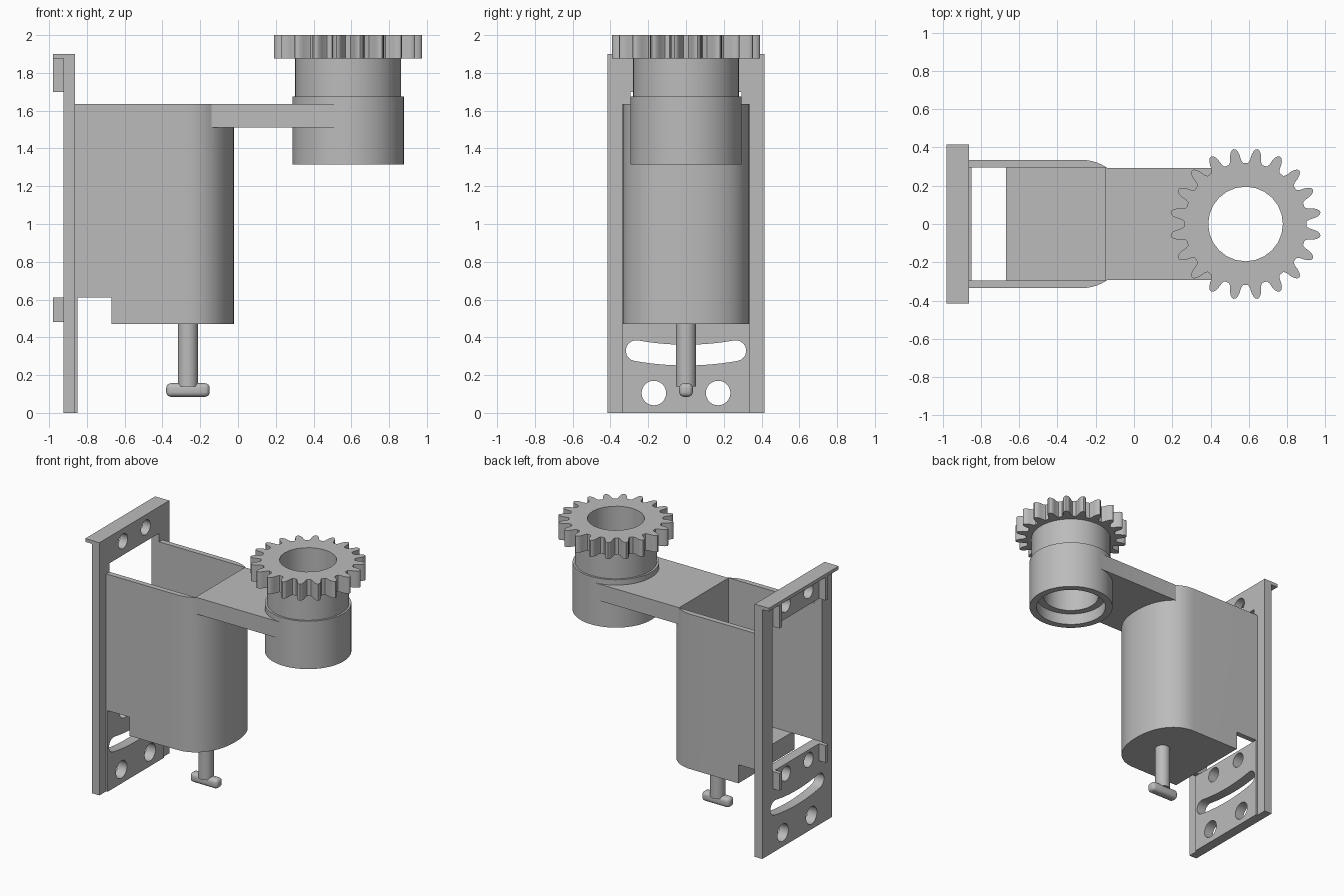
import bpy, bmesh
from math import sin, cos, pi, radians
from mathutils import Vector

cube = bpy.data.objects.get("Cube")
if cube:
    bpy.data.objects.remove(cube, do_unlink=True)

grey = bpy.data.materials.new("plain grey")
grey.use_nodes = True
COLOUR = (0.5, 0.5, 0.5, 1)
grey.diffuse_color = COLOUR
grey.node_tree.nodes["Principled BSDF"].inputs["Base Color"].default_value = COLOUR


def prism(name, outline, axis, low, high):
    """Extrude a 2D outline along an axis: 'z' takes (x, y), 'x' takes (y, z)."""
    bm = bmesh.new()
    place = (lambda a, b, h: (a, b, h)) if axis == "z" else (lambda a, b, h: (h, a, b))
    face = bm.faces.new([bm.verts.new(place(a, b, low)) for a, b in outline])
    grown = bmesh.ops.extrude_face_region(bm, geom=[face])
    step = Vector(place(0, 0, high - low))
    bmesh.ops.translate(bm, vec=step, verts=[v for v in grown["geom"] if isinstance(v, bmesh.types.BMVert)])
    bmesh.ops.recalc_face_normals(bm, faces=bm.faces)
    mesh = bpy.data.meshes.new(name)
    bm.to_mesh(mesh)
    bm.free()
    mesh.materials.append(grey)
    obj = bpy.data.objects.new(name, mesh)
    bpy.context.collection.objects.link(obj)
    return obj


def block(name, x, y, z):
    return prism(name, [(x[0], y[0]), (x[1], y[0]), (x[1], y[1]), (x[0], y[1])], "z", *z)


def circle(a, b, r, n=32):
    return [(a + r * cos(2 * pi * i / n), b + r * sin(2 * pi * i / n)) for i in range(n)]


def activate(obj):
    bpy.ops.object.select_all(action="DESELECT")
    obj.select_set(True)
    bpy.context.view_layer.objects.active = obj


def combine(obj, others, operation="DIFFERENCE"):
    activate(obj)
    for other in others:
        mod = obj.modifiers.new("cut", "BOOLEAN")
        mod.operation, mod.solver, mod.object = operation, "EXACT", other
        bpy.ops.object.modifier_apply(modifier=mod.name)
        bpy.data.objects.remove(other, do_unlink=True)
    return obj


def smooth(obj, angle=35):
    activate(obj)
    bpy.ops.object.shade_smooth_by_angle(angle=radians(angle))


# Mounting plate with a slightly proud lower panel
BACK, FACE = -0.925, -0.862
plate = block("mounting_plate", (BACK, FACE), (-0.415, 0.415), (0, 1.9))
panel = block("lower_panel", (BACK + 0.01, -0.85), (-0.335, 0.335), (0, 0.61))
cutters = [block("window_cutter", (-1.1, -0.8), (-0.295, 0.295), (0.61, 1.7))]
for y, z, r in ((0.17, 0.105, 0.065), (0.135, 0.535, 0.055), (0.135, 1.805, 0.055)):
    for side in (-1, 1):
        cutters.append(prism("hole_cutter", circle(side * y, z, r), "x", -1.1, -0.8))

# Curved adjustment slot, swept round a shallow arc
SLOT_R, SLOT_H = 1.5, 0.055
slot = []
span = 0.265 / SLOT_R
centre_z = 0.306 + SLOT_R
for i in range(13):
    t = -span + 2 * span * i / 12
    slot.append(((SLOT_R + SLOT_H) * sin(t), centre_z - (SLOT_R + SLOT_H) * cos(t)))
for i in range(1, 10):
    t = -pi / 2 + span + pi * i / 10
    slot.append((SLOT_R * sin(span) + SLOT_H * cos(t), centre_z - SLOT_R * cos(span) + SLOT_H * sin(t)))
for i in range(13):
    t = span - 2 * span * i / 12
    slot.append(((SLOT_R - SLOT_H) * sin(t), centre_z - (SLOT_R - SLOT_H) * cos(t)))
for i in range(1, 10):
    t = pi / 2 - span + pi * i / 10
    slot.append((-SLOT_R * sin(span) + SLOT_H * cos(t), centre_z - SLOT_R * cos(span) + SLOT_H * sin(t)))
cutters.append(prism("slot_cutter", slot, "x", -1.1, -0.8))
combine(plate, [panel], "UNION")
smooth(combine(plate, cutters))

# Top lip and small ribs behind the plate
block("top_lip", (-0.98, BACK), (-0.415, 0.415), (1.875, 1.9))
for side in (-1, 1):
    ys = sorted((side * 0.26, side * 0.29))
    block("upper_rib", (-0.98, BACK), ys, (1.7, 1.875))
    block("lower_rib", (-0.98, BACK), ys, (0.48, 0.61))

# Housing: round-nosed body, hollow inside, open at the lower rear
nose = []
for i in range(33):
    t = -pi / 2 + pi * i / 32
    s = sin(t)
    nose.append((-0.28 + 0.26 * max(cos(t), 0) ** 0.91, 0.335 * abs(s) ** 0.91 * (1 if s > 0 else -1)))
housing = prism("housing", [(FACE, -0.335)] + nose + [(FACE, 0.335)], "z", 0.47, 1.635)
combine(housing, [
    block("cavity_cutter", (-1, -0.148), (-0.295, 0.295), (0.61, 1.8)),
    block("rear_cutter", (-1, -0.67), (-0.5, 0.5), (0.3, 0.61)),
])
# The front of the nose stops under the arm
smooth(combine(housing, [block("nose_cutter", (-0.13, 0.2), (-0.5, 0.5), (1.57, 1.8))]))

# Arm with stepped sleeve, bored through
CX = 0.583
arm = block("arm", (-0.148, CX), (-0.293, 0.293), (1.51, 1.635))
sleeve = prism("sleeve", circle(CX, 0, 0.295, 64), "z", 1.315, 1.675)
collar = prism("collar", circle(CX, 0, 0.28, 64), "z", 1.6, 1.88)
combine(arm, [sleeve, collar], "UNION")
arm.name = "arm_and_sleeve"
smooth(combine(arm, [
    prism("bore_cutter", circle(CX, 0, 0.195, 24), "z", 1, 2.2),
    prism("counterbore_cutter", circle(CX, 0, 0.245, 48), "z", 1.2, 1.4),
]))

# Gear with rounded teeth
TEETH = 20
half_tooth = [(0.32, 6.6), (0.335, 5.0), (0.36, 4.1), (0.38, 2.9), (0.392, 1.5)]
tooth = [(r, -a) for r, a in half_tooth] + [(0.396, 0)] + [(r, a) for r, a in reversed(half_tooth)]
rim = []
for k in range(TEETH):
    for r, a in tooth:
        t = radians((k + 0.5) * 360 / TEETH + a)
        rim.append((CX + r * cos(t), r * sin(t)))
gear = prism("gear", rim, "z", 1.875, 2)
smooth(combine(gear, [prism("gear_bore_cutter", circle(CX, 0, 0.195, 24), "z", 1.5, 2.2)]))

# Hanging pin with a rounded cross foot
smooth(prism("pin", circle(-0.265, 0, 0.053), "z", 0.14, 0.5))
foot = block("pin_foot", (-0.38, -0.15), (-0.036, 0.036), (0.085, 0.157))
activate(foot)
bevel = foot.modifiers.new("round", "BEVEL")
bevel.width, bevel.segments = 0.025, 4
bpy.ops.object.modifier_apply(modifier=bevel.name)
smooth(foot, 50)
